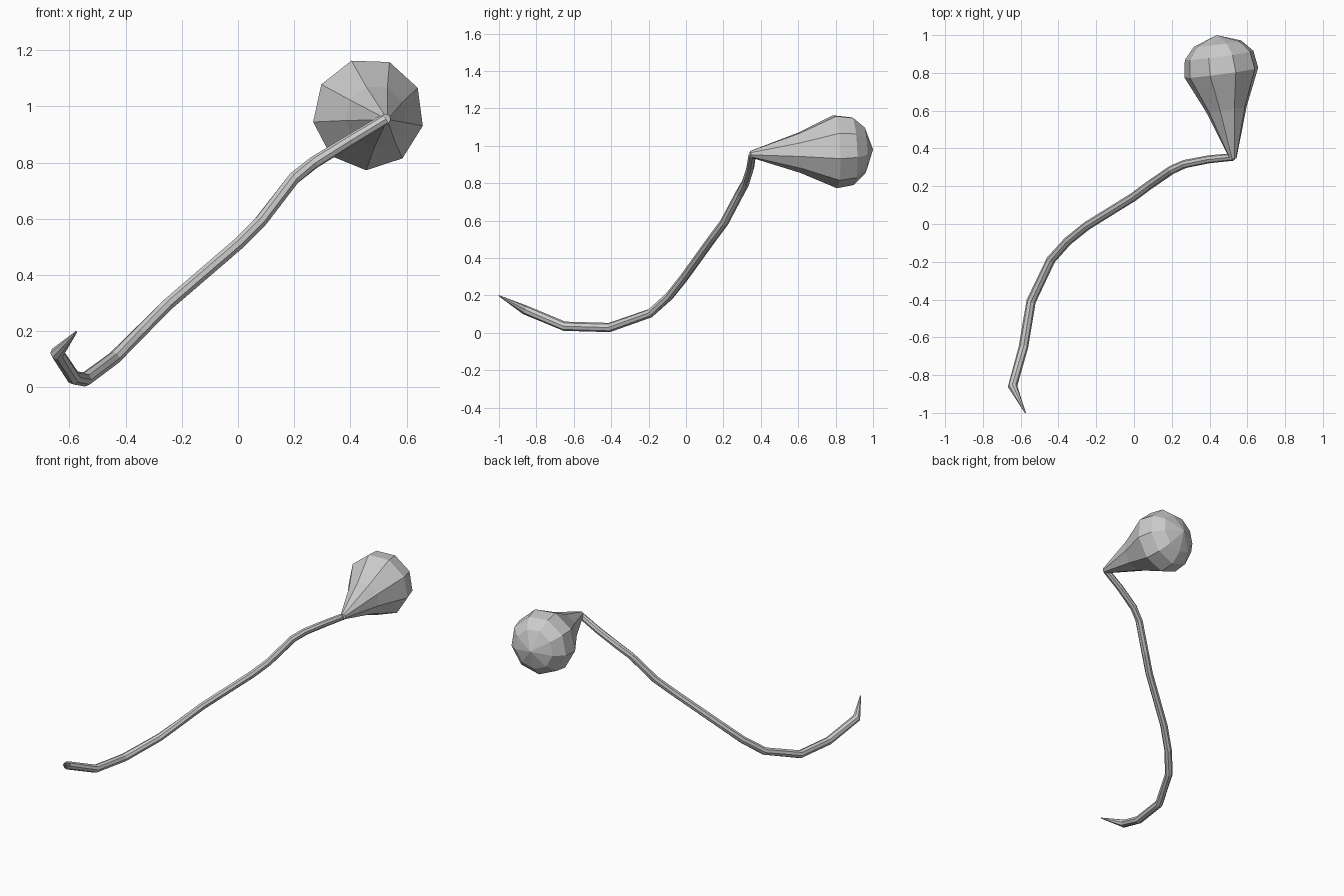
import bpy, bmesh, math
from mathutils import Vector

if "Cube" in bpy.data.objects:
    bpy.data.objects.remove(bpy.data.objects["Cube"])


def sweep(name, stations, sides, phase=0.0):
    """Loft a faceted round section through (x, y, z, radius) stations."""
    bm = bmesh.new()
    pts = [Vector(s[:3]) for s in stations]
    rings = []
    for i, p in enumerate(pts):
        t = Vector()
        if i > 0:
            t += (p - pts[i - 1]).normalized()
        if i < len(pts) - 1:
            t += (pts[i + 1] - p).normalized()
        t.normalize()
        u = t.cross(Vector((0, 0, 1))).normalized()
        v = u.cross(t)
        ring = []
        for k in range(sides):
            a = phase + 2 * math.pi * k / sides
            ring.append(bm.verts.new(p + stations[i][3] * (u * math.cos(a) + v * math.sin(a))))
        rings.append(ring)
    for a, b in zip(rings, rings[1:]):
        for k in range(sides):
            n = (k + 1) % sides
            bm.faces.new((a[k], a[n], b[n], b[k]))
    bm.faces.new(rings[0])
    bm.faces.new(rings[-1])
    # Collapse pointed ends to single vertices
    bmesh.ops.remove_doubles(bm, verts=bm.verts, dist=0.0005)
    bmesh.ops.recalc_face_normals(bm, faces=bm.faces)
    mesh = bpy.data.meshes.new(name)
    bm.to_mesh(mesh)
    bm.free()
    obj = bpy.data.objects.new(name, mesh)
    bpy.context.collection.objects.link(obj)
    return obj


# Curved stalk with a pointed, upturned tail
sweep("stalk", [
    (-0.575, -1.00, 0.198, 0.003),
    (-0.643, -0.86, 0.122, 0.025),
    (-0.585, -0.65, 0.035, 0.025),
    (-0.545, -0.41, 0.028, 0.025),
    (-0.440, -0.19, 0.105, 0.024),
    (-0.350, -0.09, 0.195, 0.023),
    (-0.250, -0.01, 0.295, 0.023),
    (0.000, 0.145, 0.510, 0.023),
    (0.080, 0.205, 0.590, 0.023),
    (0.200, 0.287, 0.745, 0.023),
    (0.270, 0.318, 0.800, 0.022),
    (0.400, 0.343, 0.880, 0.021),
    (0.525, 0.355, 0.955, 0.020),
], 8)

# Teardrop head: (distance along axis, radius)
start, tip = Vector((0.525, 0.345, 0.955)), Vector((0.437, 1.0, 0.98))
profile = [(0.0, 0.018), (0.40, 0.110), (0.695, 0.200),
           (0.835, 0.186), (0.93, 0.128), (1.0, 0.0)]
sweep("head", [(*start.lerp(tip, s), r) for s, r in profile], 9, math.radians(28))
